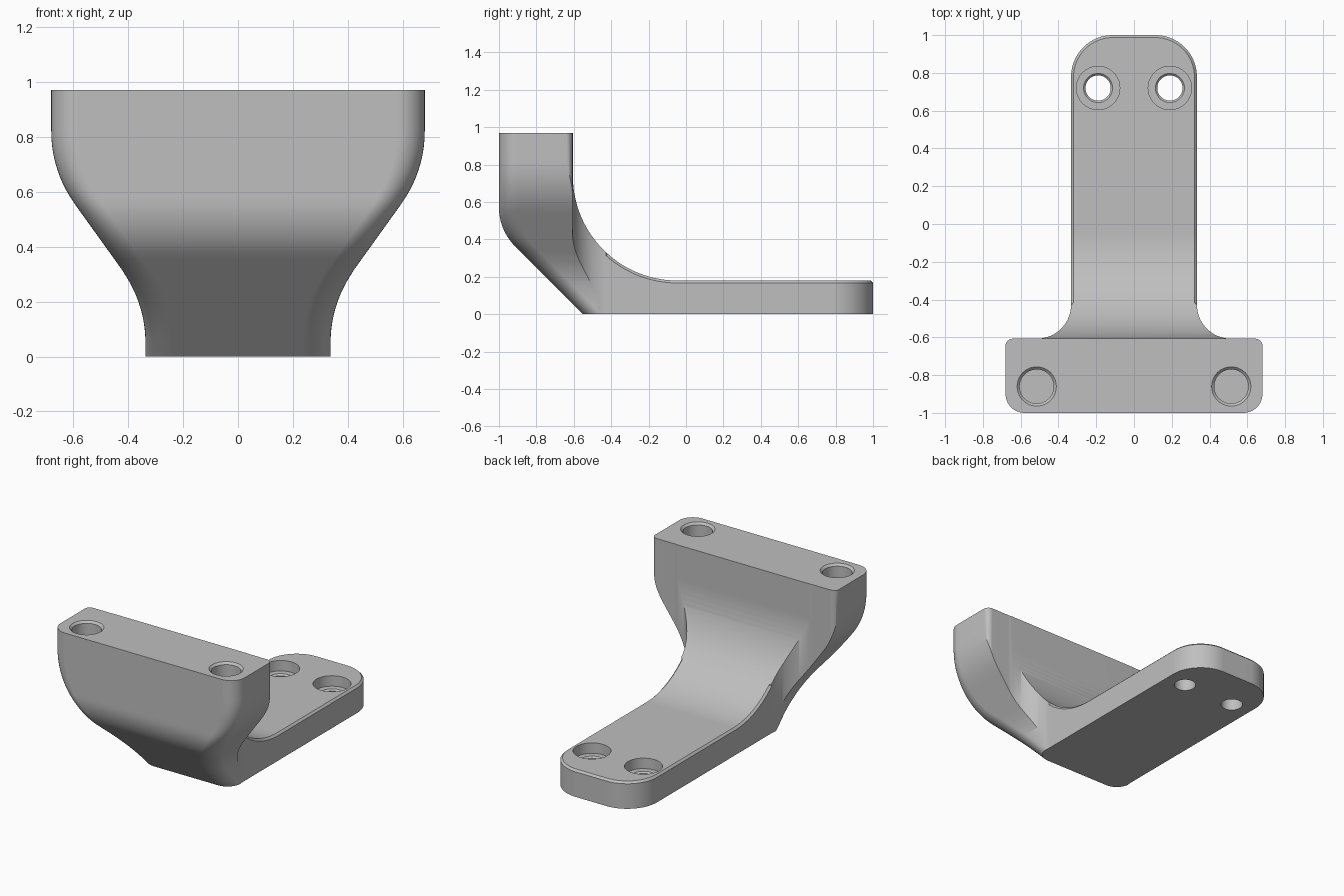
import bpy, bmesh
from math import sin, cos, sqrt, pi, radians

cube = bpy.data.objects.get("Cube")
if cube:
    bpy.data.objects.remove(cube)

HEIGHT, ARM_TOP, SLOT_BACK = 0.97, 0.18, -0.605
grey = bpy.data.materials.new("plain grey")
grey.use_nodes = True
grey.diffuse_color = (0.52, 0.52, 0.52, 1)
grey.node_tree.nodes["Principled BSDF"].inputs["Base Color"].default_value = grey.diffuse_color


def make(name, bm):
    bmesh.ops.recalc_face_normals(bm, faces=bm.faces)
    mesh = bpy.data.meshes.new(name)
    bm.to_mesh(mesh)
    bm.free()
    mesh.materials.append(grey)
    ob = bpy.data.objects.new(name, mesh)
    bpy.context.collection.objects.link(ob)
    return ob


def arc(cx, cy, r, start, end, n=16):
    angles = [radians(start + (end - start) * i / n) for i in range(n + 1)]
    return [(cx + r * cos(a), cy + r * sin(a)) for a in angles]


def loft(rings):
    """Skin equal rings of points and cap both ends."""
    bm = bmesh.new()
    rows = [[bm.verts.new(p) for p in ring] for ring in rings]
    n = len(rows[0])
    for a, b in zip(rows, rows[1:]):
        for i in range(n):
            j = (i + 1) % n
            bm.faces.new((a[i], a[j], b[j], b[i]))
    bm.faces.new(rows[0])
    bm.faces.new(rows[-1])
    return bm


def lathe_cutter(name, x, y, profile, n=40):
    """Round cutter from (radius, z) pairs."""
    turn = [2 * pi * i / n for i in range(n)]
    return make(name, loft([[(x + r * cos(t), y + r * sin(t), z) for t in turn]
                            for r, z in profile]))


def boolean(target, cutter, operation):
    mod = target.modifiers.new("cut", 'BOOLEAN')
    mod.operation, mod.solver, mod.object = operation, 'EXACT', cutter
    bpy.context.view_layer.objects.active = target
    bpy.ops.object.modifier_apply(modifier=mod.name)
    bpy.data.objects.remove(cutter)


def half_width(z):
    """Flared outline seen from the front."""
    r = 0.45
    if z < 0.05:
        return 0.337
    if z < 0.30:
        return 0.337 + r - sqrt(r * r - (z - 0.05) ** 2)
    if z < 0.57:
        return 0.411 + (0.605 - 0.411) * (z - 0.30) / 0.27
    if z < 0.82:
        return 0.68 - r + sqrt(r * r - (0.82 - z) ** 2)
    return 0.68


def front_y(z):
    """Sloping underside that rounds into the upright front."""
    r = 0.29
    if z < 0.365:
        return -0.55 - z
    if z < 0.57:
        return -1 + r - sqrt(r * r - (0.57 - z) ** 2)
    return -1


# Flared body with rounded front corners
rings = []
steps = 50
for k in range(steps + 1):
    z = -0.02 + (HEIGHT + 0.02) * k / steps
    w, y, r = half_width(z), front_y(z), 0.1
    side = [(w, 1.2)] + arc(w - r, y + r, r, 0, -90, 10)
    rings.append([(px, py, z) for px, py in side] + [(-px, py, z) for px, py in reversed(side)])
bracket = make("bracket", loft(rings))

# Plan outline: wide block, concave fillets, narrow round-ended arm
back = SLOT_BACK - 0.002
half = [(0.681, -1.1)] + arc(0.641, back - 0.04, 0.04, 0, 90, 8)
half += arc(0.513, back + 0.18, 0.18, 270, 180) + arc(0.113, 0.78, 0.22, 0, 90)
outline = half + [(-x, y) for x, y in reversed(half)]
bm = loft([[(x, y, z) for x, y in outline] for z in (0, 1.2)])
rim = [e for e in bm.edges if all(v.co.z < 0.01 for v in e.verts)]
bmesh.ops.bevel(bm, geom=rim, offset=0.015, segments=1, affect='EDGES', clamp_overlap=False)
boolean(bracket, make("plan_cutter", bm), 'INTERSECT')

# Sweeping scoop above the arm
scoop = [(1.3, 1.3), (SLOT_BACK, 1.3)]
scoop += arc(SLOT_BACK + 0.56, ARM_TOP + 0.56, 0.56, 180, 270, 28) + [(1.3, ARM_TOP)]
boolean(bracket, make("scoop_cutter", loft([[(x, y, z) for y, z in scoop] for x in (-1, 1)])),
        'DIFFERENCE')

# Chamfer the upper rim of the arm
bm = bmesh.new()
bm.from_mesh(bracket.data)
bmesh.ops.remove_doubles(bm, verts=bm.verts, dist=0.0002)
bm.normal_update()
rim = []
for e in bm.edges:
    if len(e.link_faces) == 2 and all(v.co.y > back + 0.175 and v.co.z > 0.1 for v in e.verts):
        low, high = sorted(f.normal.z for f in e.link_faces)
        if abs(low) < 0.1 and high > 0.6:
            rim.append(e)
bmesh.ops.bevel(bm, geom=rim, offset=0.013, segments=1, affect='EDGES', clamp_overlap=False)
bm.to_mesh(bracket.data)
bm.free()

# Blind holes in the block and counterbored holes through the arm
for s in (-1, 1):
    boolean(bracket, lathe_cutter("block_hole", s * 0.515, -0.86, [
        (0.09, 0.68), (0.09, HEIGHT - 0.014), (0.104, HEIGHT), (0.104, 1.1)]), 'DIFFERENCE')
    boolean(bracket, lathe_cutter("arm_hole", s * 0.19, 0.72, [
        (0.067, -0.1), (0.067, 0.1), (0.077, 0.11), (0.115, 0.11), (0.115, 0.3)]), 'DIFFERENCE')

# Smooth curves, crisp edges
bpy.ops.object.select_all(action='DESELECT')
bracket.select_set(True)
bpy.context.view_layer.objects.active = bracket
bpy.ops.object.shade_smooth_by_angle(angle=radians(30))
weighted = bracket.modifiers.new("even shading", 'WEIGHTED_NORMAL')
weighted.keep_sharp = True
